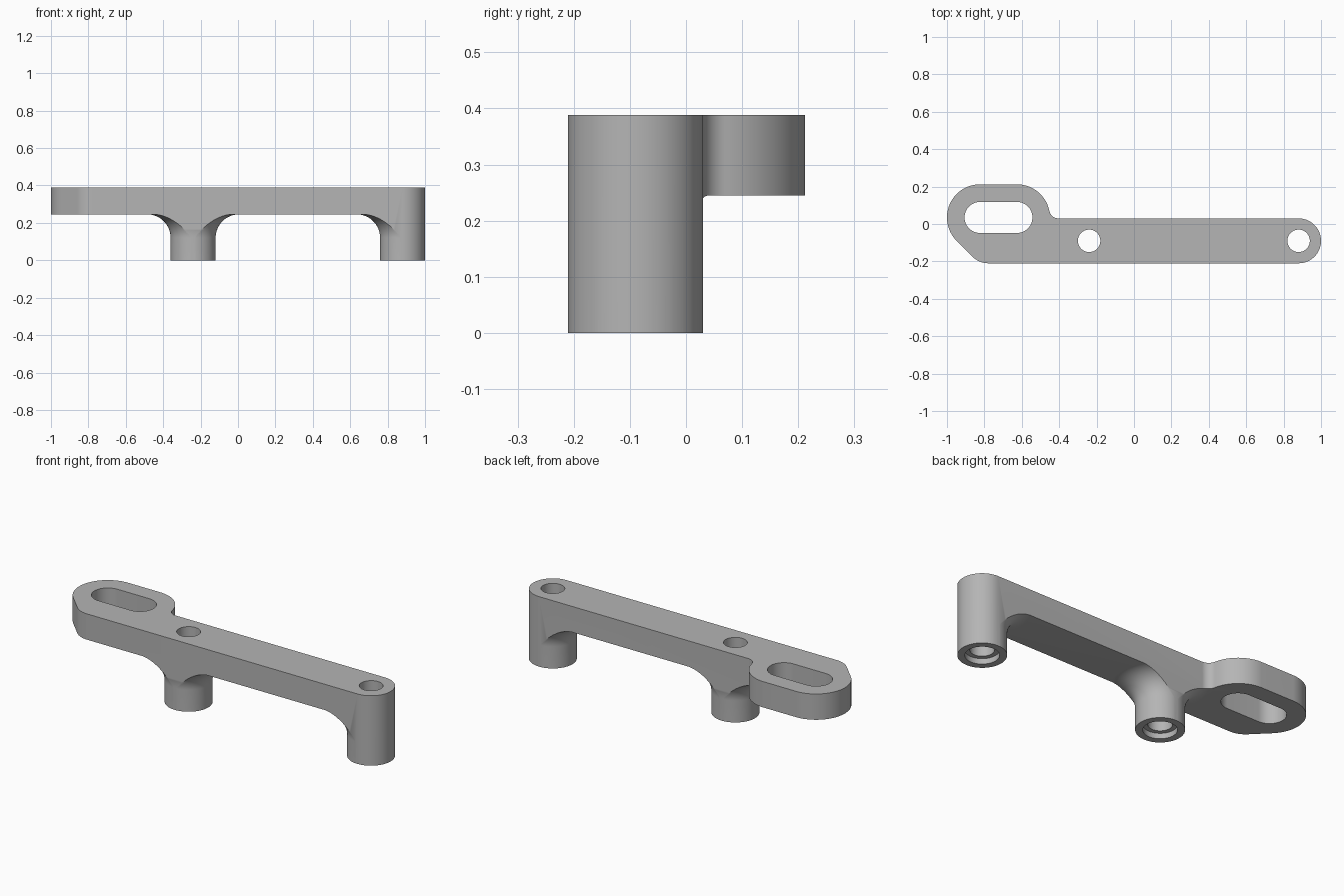
import bpy, bmesh
from math import pi, sin, cos, radians, sqrt, atan2, degrees
from mathutils import Vector, Matrix

cube = bpy.data.objects.get("Cube")
if cube:
    bpy.data.objects.remove(cube)

BAR_Y, BAR_R = -0.09, 0.12          # bar centre line and half width
LEGS = (-0.24, 0.88)                # leg positions along the bar
UNDER, TOP = 0.245, 0.388           # plate heights
SLOT_Y, SLOT_R, LOBE_R = 0.035, 0.083, 0.177
SLOT_X = (-0.823, -0.626)
FILLET = 0.125                      # flare between leg and plate

grey = bpy.data.materials.new("plain grey")
grey.use_nodes = True
GREY = (0.46, 0.46, 0.46, 1)
grey.diffuse_color = GREY
grey.node_tree.nodes["Principled BSDF"].inputs["Base Color"].default_value = GREY


def arc(x, y, r, start, end, steps=32):
    angles = [radians(start + (end - start) * i / steps) for i in range(steps + 1)]
    return [(x + r * cos(a), y + r * sin(a)) for a in angles]


def finish(name, bm):
    bmesh.ops.remove_doubles(bm, verts=bm.verts, dist=1e-5)
    bmesh.ops.recalc_face_normals(bm, faces=bm.faces)
    mesh = bpy.data.meshes.new(name)
    bm.to_mesh(mesh)
    bm.free()
    obj = bpy.data.objects.new(name, mesh)
    mesh.materials.append(grey)
    bpy.context.collection.objects.link(obj)
    return obj


def prism(name, outline, z0, z1):
    bm = bmesh.new()
    face = bm.faces.new([bm.verts.new((x, y, z0)) for x, y in outline])
    top = bmesh.ops.extrude_face_region(bm, geom=[face])["geom"]
    moved = [v for v in top if isinstance(v, bmesh.types.BMVert)]
    bmesh.ops.translate(bm, verts=moved, vec=(0, 0, z1 - z0))
    return finish(name, bm)


def lathe(name, profile, x, y, steps=96):
    bm = bmesh.new()
    verts = [bm.verts.new((r, 0, z)) for r, z in profile]
    edges = [bm.edges.new(pair) for pair in zip(verts, verts[1:])]
    bmesh.ops.spin(bm, geom=verts + edges, cent=(0, 0, 0), axis=(0, 0, 1),
                   angle=2 * pi, steps=steps)
    bmesh.ops.translate(bm, verts=bm.verts, vec=(x, y, 0))
    return finish(name, bm)


def combine(target, tool, operation):
    mod = target.modifiers.new(operation.lower(), "BOOLEAN")
    mod.operation, mod.solver, mod.object = operation, "EXACT", tool
    bpy.context.view_layer.objects.active = target
    bpy.ops.object.modifier_apply(modifier=mod.name)
    bpy.data.objects.remove(tool)


# Oversized plate with flared legs below
body = prism("mounting_bracket", [(-1.2, -0.5), (1.2, -0.5), (1.2, 0.5), (-1.2, 0.5)],
             UNDER, TOP)
leg_r = BAR_R + 0.0005
flare = arc(leg_r + FILLET, UNDER - FILLET + 0.0005, FILLET, 180, 90, 24)
leg_profile = [(0, 0), (leg_r, 0)] + flare + [(leg_r + FILLET, 0.3), (0, 0.3)]
for x in LEGS:
    combine(body, lathe("leg", leg_profile, x, BAR_Y), "UNION")

# Trim everything to the plan outline: bar, round end and slotted lobe
edge_y = BAR_Y + BAR_R
blend = 0.05
rise = edge_y + blend - SLOT_Y
run = sqrt((LOBE_R + blend) ** 2 - rise ** 2)
tilt = degrees(atan2(rise, run))
corner_x = SLOT_X[0] - LOBE_R * sqrt(2) + SLOT_Y - BAR_Y + BAR_R * sqrt(2)
outline = (arc(LEGS[1], BAR_Y, BAR_R, -90, 90, 64)
           + arc(SLOT_X[1] + run, edge_y + blend, blend, 270, 180 + tilt, 16)
           + arc(SLOT_X[1], SLOT_Y, LOBE_R, tilt, 90)
           + arc(SLOT_X[0], SLOT_Y, LOBE_R, 90, 225, 48)
           + arc(corner_x, BAR_Y, BAR_R, 225, 270, 16))
combine(body, prism("outline", outline, -0.1, 0.5), "INTERSECT")

# Adjustment slot
slot = arc(SLOT_X[1], SLOT_Y, SLOT_R, -90, 90) + arc(SLOT_X[0], SLOT_Y, SLOT_R, 90, 270)
combine(body, prism("slot", slot, -0.1, 0.5), "DIFFERENCE")

# Screw holes with a recess at the foot
bore = [(0, -0.1), (0.084, -0.1), (0.084, 0.03), (0.06, 0.03), (0.06, 0.5), (0, 0.5)]
for x in LEGS:
    combine(body, lathe("bore", bore, x, BAR_Y, 64), "DIFFERENCE")

bpy.ops.object.select_all(action="DESELECT")
body.select_set(True)
bpy.context.view_layer.objects.active = body
bpy.ops.object.shade_smooth_by_angle(angle=radians(30))
